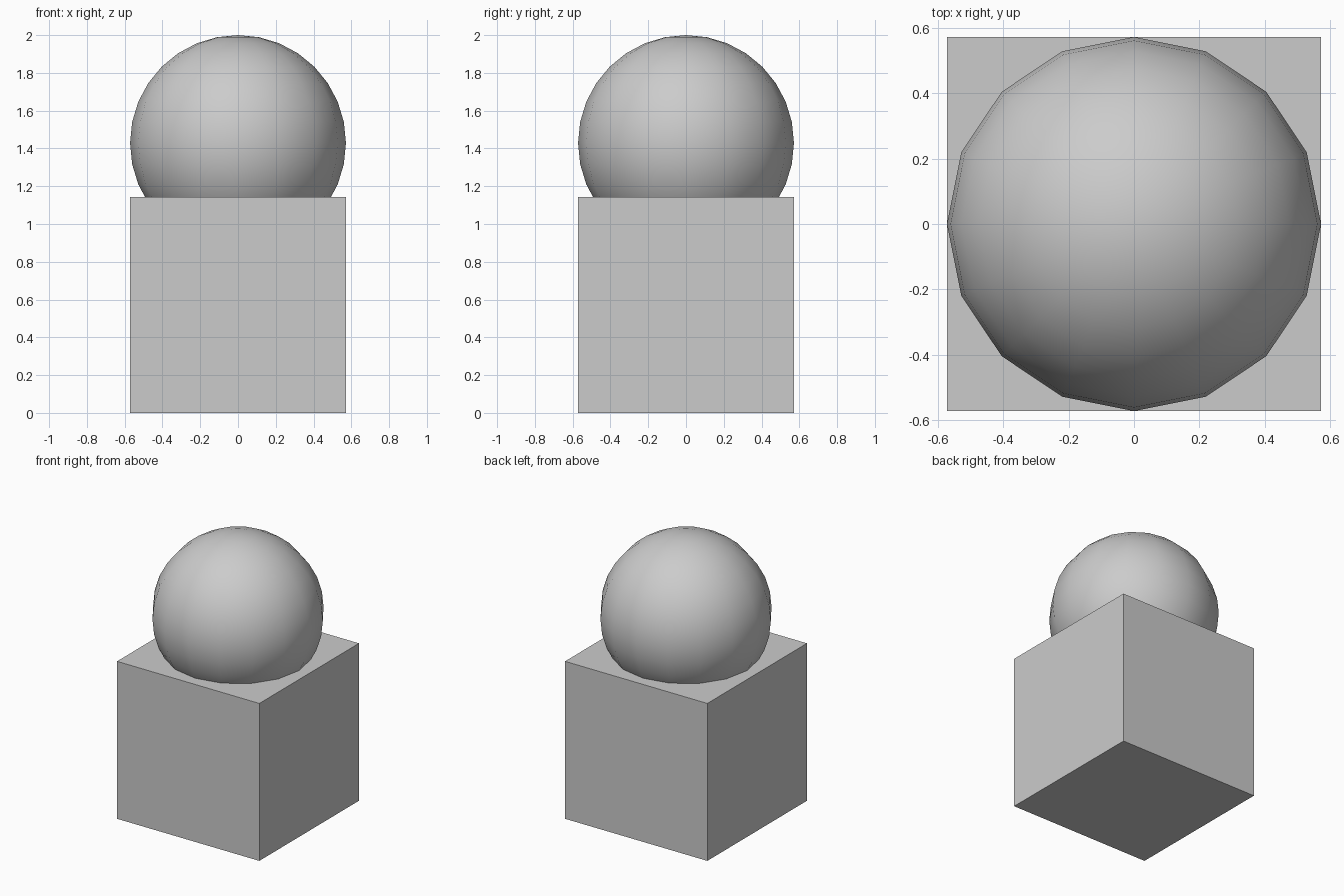
import bpy

if "Cube" in bpy.data.objects:
    bpy.data.objects.remove(bpy.data.objects["Cube"])

UNIT = 2 / 3.5  # half the cube side, also the ball radius

# Cube base standing on the ground
bpy.ops.mesh.primitive_cube_add(size=2 * UNIT, location=(0, 0, UNIT))
bpy.context.object.name = "base_block"

# Smooth ball partly sunk into the top of the base
bpy.ops.mesh.primitive_uv_sphere_add(segments=16, ring_count=16, radius=UNIT,
                                     location=(0, 0, 2.5 * UNIT))
bpy.context.object.name = "ball"
bpy.ops.object.shade_smooth()
